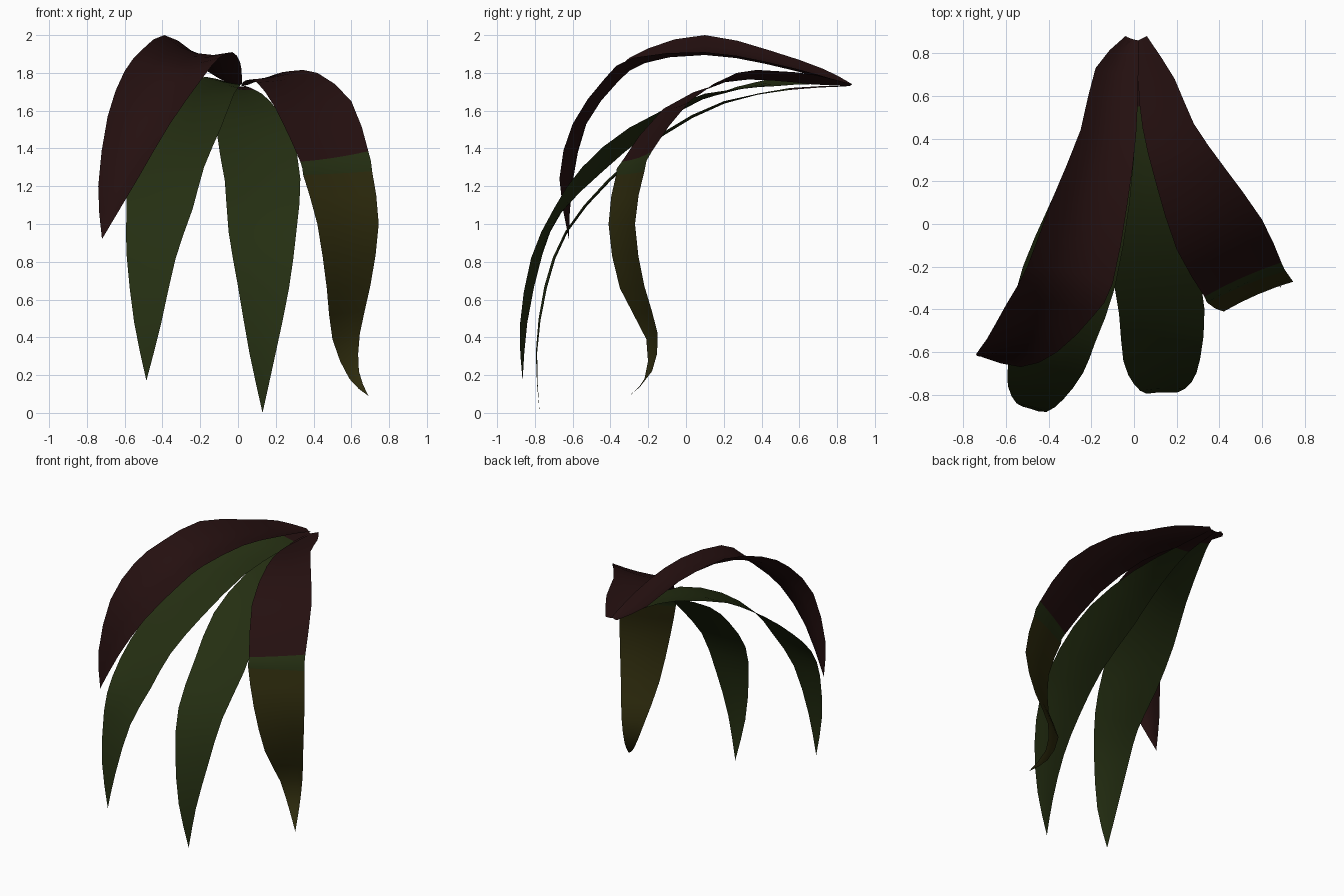
import bpy
import bmesh
from mathutils import Vector

cube = bpy.data.objects.get("Cube")
if cube:
    bpy.data.objects.remove(cube, do_unlink=True)


def make_material(name, color):
    material = bpy.data.materials.new(name)
    material.use_nodes = True
    rgba = (*color, 1.0)
    material.diffuse_color = rgba
    material.node_tree.nodes["Principled BSDF"].inputs["Base Color"].default_value = rgba
    return material


RED, GREEN, OLIVE = range(3)
materials = [
    make_material("dark_red", (0.018, 0.005, 0.005)),
    make_material("leaf_green", (0.018, 0.028, 0.006)),
    make_material("olive", (0.027, 0.024, 0.004)),
]
STEPS = 2      # rows between neighbouring stations
COLUMNS = 4    # faces across a leaf


def smooth_path(points):
    """Refine an edge curve with Catmull-Rom interpolation."""
    pts = [Vector(p) for p in points]
    pts = [2 * pts[0] - pts[1]] + pts + [2 * pts[-1] - pts[-2]]
    path = []
    for a, b, c, d in zip(pts, pts[1:], pts[2:], pts[3:]):
        for step in range(STEPS):
            t = step / STEPS
            path.append(0.5 * (2 * b + (c - a) * t
                               + (2 * a - 5 * b + 4 * c - d) * t ** 2
                               + (3 * b - a - 3 * c + d) * t ** 3))
    path.append(pts[-2])
    return path


def make_leaf(name, left_edge, right_edge, sink, bands):
    """Loft a leaf between two edges; bands give (last station, colour)."""
    left, right = smooth_path(left_edge), smooth_path(right_edge)
    last = len(left) - 1
    middle = [(a + b) / 2 for a, b in zip(left, right)]
    bm = bmesh.new()
    rows = []
    for i, (a, b) in enumerate(zip(left, right)):
        along = middle[min(i + 1, last)] - middle[max(i - 1, 0)]
        inward = (b - a).cross(along).normalized() * (b - a).length * sink
        row = []
        for j in range(COLUMNS + 1):
            t = j / COLUMNS
            row.append(bm.verts.new(a.lerp(b, t) + inward * 4 * t * (1 - t)))
        rows.append(row)
    for i in range(last):
        color = next(c for station, c in bands if i < station * STEPS)
        for j in range(COLUMNS):
            face = bm.faces.new((rows[i][j], rows[i + 1][j],
                                 rows[i + 1][j + 1], rows[i][j + 1]))
            face.material_index = color
            face.smooth = True
    # Close the pointed tip
    bmesh.ops.remove_doubles(bm, verts=bm.verts, dist=0.0005)
    mesh = bpy.data.meshes.new(name)
    bm.to_mesh(mesh)
    bm.free()
    for material in materials:
        mesh.materials.append(material)
    leaf = bpy.data.objects.new(name, mesh)
    bpy.context.collection.objects.link(leaf)
    return leaf


# High arching red leaf
make_leaf(
    "red_arching_leaf",
    [(-.04, .88, 1.74), (-.18, .73, 1.82), (-.25, .44, 1.92), (-.39, .1, 2),
     (-.5, -.2, 1.93), (-.6, -.38, 1.81), (-.69, -.54, 1.57),
     (-.74, -.61, 1.2), (-.72, -.62, .92)],
    [(.02, .86, 1.74), (.02, .7, 1.79), (.01, .42, 1.86), (-.03, .1, 1.91),
     (-.1, -.28, 1.88), (-.19, -.43, 1.77), (-.36, -.6, 1.53),
     (-.53, -.67, 1.24), (-.72, -.62, .92)],
    0.14, [(99, RED)])

# Long green leaf below the red one
make_leaf(
    "right_green_leaf",
    [(-.03, .86, 1.74), (-.12, .66, 1.77), (-.23, .45, 1.77), (-.4, .08, 1.66),
     (-.52, -.2, 1.48), (-.58, -.45, 1.27), (-.59, -.66, 1.06),
     (-.59, -.76, .84), (-.55, -.84, .48), (-.485, -.865, .17)],
    [(.01, .85, 1.73), (.01, .66, 1.74), (.01, .48, 1.73), (-.02, .1, 1.69),
     (-.09, -.3, 1.51), (-.18, -.55, 1.3), (-.24, -.7, 1.08),
     (-.33, -.82, .82), (-.41, -.88, .46), (-.485, -.865, .17)],
    0.03, [(1, RED), (99, GREEN)])

# Long green leaf in the middle
make_leaf(
    "middle_green_leaf",
    [(-.01, .85, 1.73), (-.03, .55, 1.72), (-.08, .2, 1.64), (-.11, -.13, 1.47),
     (-.07, -.42, 1.23), (-.05, -.64, .96), (0, -.75, .67),
     (.06, -.795, .32), (.13, -.775, 0)],
    [(.04, .85, 1.73), (.09, .55, 1.71), (.17, .2, 1.65), (.28, -.13, 1.48),
     (.33, -.4, 1.24), (.31, -.63, .97), (.27, -.74, .66),
     (.2, -.79, .32), (.13, -.775, 0)],
    0.03, [(1, RED), (99, GREEN)])

# Twisting leaf with a red upper part, green band and olive end
make_leaf(
    "banded_leaf",
    [(.02, .86, 1.73), (.02, .66, 1.74), (.04, .45, 1.76), (.1, .2, 1.75),
     (.2, -.12, 1.61), (.33, -.34, 1.33), (.345, -.37, 1.26),
     (.42, -.41, 1), (.47, -.35, .66), (.5, -.21, .39), (.59, -.22, .18),
     (.69, -.3, .09)],
    [(.06, .88, 1.74), (.19, .68, 1.79), (.28, .47, 1.81), (.42, .27, 1.8),
     (.6, .02, 1.65), (.69, -.18, 1.385), (.71, -.22, 1.28),
     (.745, -.27, 1), (.7, -.22, .67), (.645, -.15, .42), (.64, -.18, .22),
     (.69, -.3, .09)],
    0.03, [(5, RED), (6, GREEN), (99, OLIVE)])
